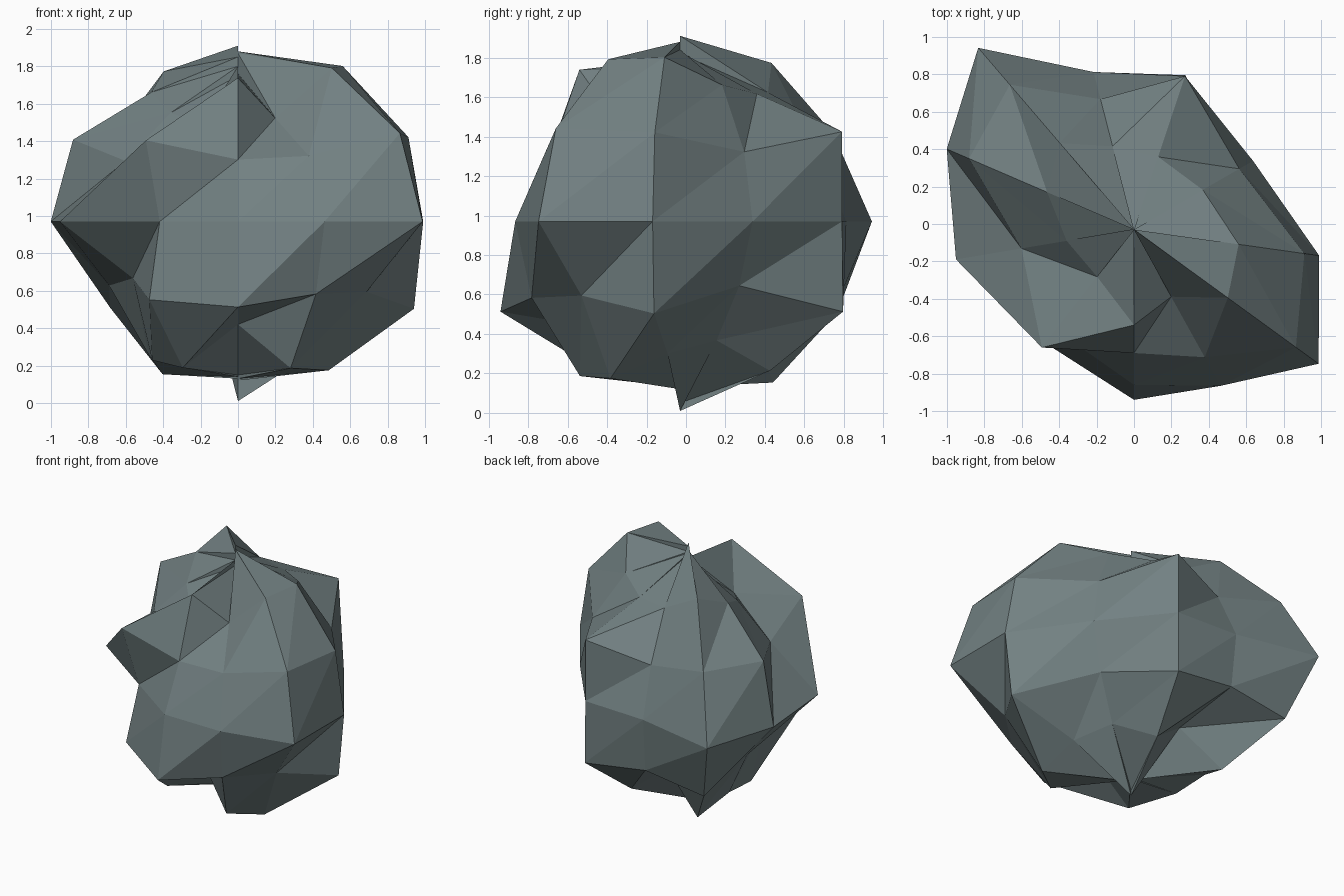
import bpy, bmesh, math

if "Cube" in bpy.data.objects:
    bpy.data.objects.remove(bpy.data.objects["Cube"])

# stone colour
stone = bpy.data.materials.new("grey_green_stone")
stone.diffuse_color = (0.17, 0.22, 0.225, 1)
stone.use_nodes = True
stone.node_tree.nodes["Principled BSDF"].inputs["Base Color"].default_value = stone.diffuse_color

CENTRE_Y, CENTRE_Z = -0.03, 0.97

# each meridian: compass angle, steepness of its latitudes
angles = [-90, -61, -36, -8, 30, 71.6, 104.4, 130.6, 156.7, 189.5, 232]
steep = [.87, .78, .765, .85, .94, .91, .82, .76, .79, .92, .94]

# horizontal radius of every meridian at latitudes -60, -30, 0, 30, 60
radii = {
    -60: [.365, .58, .60, .455, .37, .48, .40, .62, .52, .465, .48],
    -30: [.91, .86, .85, .95, .60, .87, .83, 1.05, .75, .57, .77],
    0: [.83, .955, 1.22, 1.0, .735, .865, .87, 1.28, 1.09, .965, .68],
    30: [.66, .78, 1.07, .92, .65, .865, .72, 1.02, .96, .61, .80],
    60: [.51, .41, .62, .565, .425, .41, .46, .61, .505, .365, .32],
}
# the poles are torn: one height per meridian
bottom = [.15, .13, .12, .01, .05, .01, .13, .14, .15, .14, .15]
top = [1.80, 1.76, 1.87, 1.88, 1.84, 1.83, 1.82, 1.91, 1.85, 1.80, 1.75]

bm = bmesh.new()
n = len(angles)
rows = [[bm.verts.new((0, CENTRE_Y, z)) for z in bottom]]
for lat, ring in radii.items():
    row = []
    for a, k, r in zip(angles, steep, ring):
        t = math.radians(a)
        z = CENTRE_Z + r * k * math.tan(math.radians(lat))
        row.append(bm.verts.new((r * math.cos(t), CENTRE_Y + r * math.sin(t), z)))
    rows.append(row)
rows.append([bm.verts.new((0, CENTRE_Y, z)) for z in top])

# split every cell along the same diagonal
for lo, hi in zip(rows, rows[1:]):
    for i in range(n):
        j = (i + 1) % n
        bm.faces.new((lo[i], lo[j], hi[j]))
        bm.faces.new((lo[i], hi[j], hi[i]))

# rock
mesh = bpy.data.meshes.new("rock")
bm.to_mesh(mesh)
bm.free()
mesh.materials.append(stone)
bpy.context.collection.objects.link(bpy.data.objects.new("rock", mesh))
